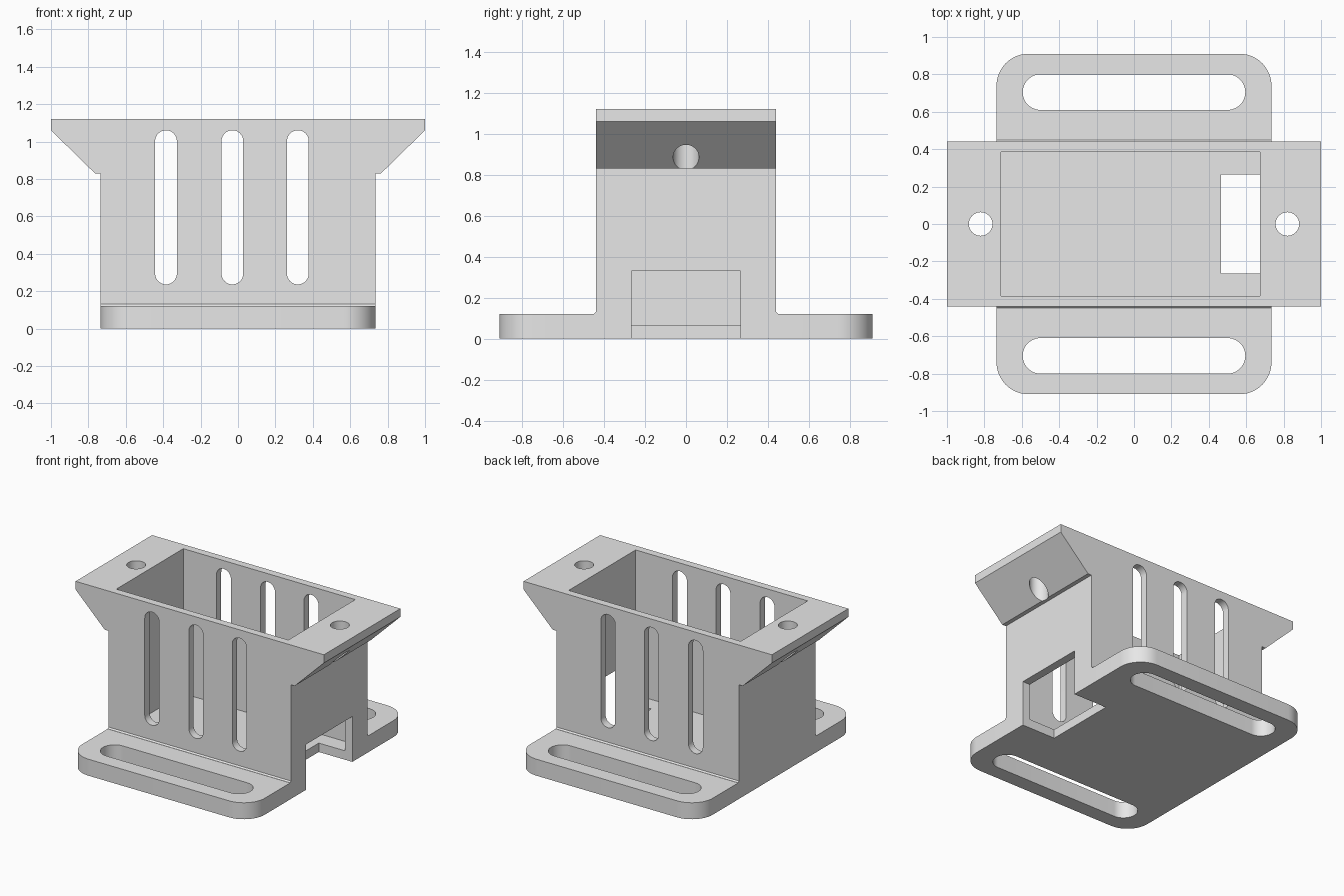
import bpy, bmesh, math
from mathutils import Vector

default = bpy.data.objects.get("Cube")
if default:
    bpy.data.objects.remove(default, do_unlink=True)

grey = bpy.data.materials.new("light_grey")
grey.use_nodes = True
colour = (0.8, 0.8, 0.8, 1)
grey.diffuse_color = colour
grey.node_tree.nodes["Principled BSDF"].inputs["Base Color"].default_value = colour

# Maps profile coordinates (u, v) and depth d onto the model axes
PLANES = {"xy": lambda u, v, d: (u, v, d),
          "xz": lambda u, v, d: (u, d, v),
          "yz": lambda u, v, d: (d, u, v)}


def prism(name, profile, plane, d0, d1):
    """Extrude a closed profile from depth d0 to d1."""
    place = PLANES[plane]
    bm = bmesh.new()
    face = bm.faces.new([bm.verts.new(place(u, v, d0)) for u, v in profile])
    grown = bmesh.ops.extrude_face_region(bm, geom=[face])["geom"]
    move = Vector(place(0, 0, d1 - d0))
    bmesh.ops.translate(bm, vec=move, verts=[g for g in grown if isinstance(g, bmesh.types.BMVert)])
    bmesh.ops.recalc_face_normals(bm, faces=bm.faces)
    mesh = bpy.data.meshes.new(name)
    bm.to_mesh(mesh)
    bm.free()
    mesh.materials.append(grey)
    obj = bpy.data.objects.new(name, mesh)
    bpy.context.collection.objects.link(obj)
    return obj


def rounded(cx, cy, hx, hy, r, steps=12):
    """Rounded rectangle; becomes a slot or a circle when r fills it."""
    points = []
    for k, (sx, sy) in enumerate([(1, 1), (-1, 1), (-1, -1), (1, -1)]):
        for i in range(steps + 1):
            a = math.pi / 2 * (k + i / steps)
            p = (cx + sx * (hx - r) + r * math.cos(a), cy + sy * (hy - r) + r * math.sin(a))
            if all(math.dist(p, q) > 1e-4 for q in points):
                points.append(p)
    return points


def rect(u0, u1, v0, v1):
    return [(u0, v0), (u1, v0), (u1, v1), (u0, v1)]


def combine(target, tool, operation):
    """Apply a boolean and discard the tool."""
    tool.hide_render = True
    mod = target.modifiers.new("bool", "BOOLEAN")
    mod.operation = operation
    mod.solver = "EXACT"
    mod.object = tool
    bpy.context.view_layer.objects.active = target
    bpy.ops.object.modifier_apply(modifier=mod.name)
    bpy.data.objects.remove(tool, do_unlink=True)


W, D, TOP = 0.735, 0.44, 1.12

# Box body with flared mounting lips
half = [(W, 0), (W, 0.83), (0.765, 0.83), (1, 1.06), (1, TOP)]
outline = half + [(-x, z) for x, z in reversed(half)]
housing = prism("bracket_housing", outline, "xz", -D, D)

# Slotted base flange with a small fillet against the walls
combine(housing, prism("base_flange", rounded(0, 0, W, 0.91, 0.17), "xy", 0, 0.12), "UNION")
fillet = [(D + 0.01, 0.06), (D + 0.01, 0.121), (D - 0.002, 0.132)]
fillet += [(-y, z) for y, z in reversed(fillet)]
combine(housing, prism("wall_fillet", fillet, "yz", -W, W), "UNION")

# Open cavity and cable notch
cutters = [prism("cavity", rect(-0.71, 0.675, -0.385, 0.385), "xy", 0.065, 1.3),
           prism("cable_notch", rect(-0.265, 0.265, -0.1, 0.33), "yz", 0.465, 0.9)]

# Ventilation slots through front and back walls
for x in (-0.385, -0.03, 0.32):
    cutters.append(prism("vent_slot", rounded(x, 0.648, 0.058, 0.412, 0.058), "xz", -0.7, 0.7))

# Flange slots and lip screw holes
for side in (-1, 1):
    cutters.append(prism("flange_slot", rounded(0, side * 0.705, 0.595, 0.095, 0.095), "xy", -0.1, 0.3))
    cutters.append(prism("screw_hole", rounded(side * 0.82, 0, 0.063, 0.063, 0.063), "xy", 0.7, 1.3))

for cutter in cutters:
    combine(housing, cutter, "DIFFERENCE")

bpy.ops.object.select_all(action="DESELECT")
housing.select_set(True)
bpy.context.view_layer.objects.active = housing
bpy.ops.object.shade_smooth_by_angle(angle=math.radians(30))
